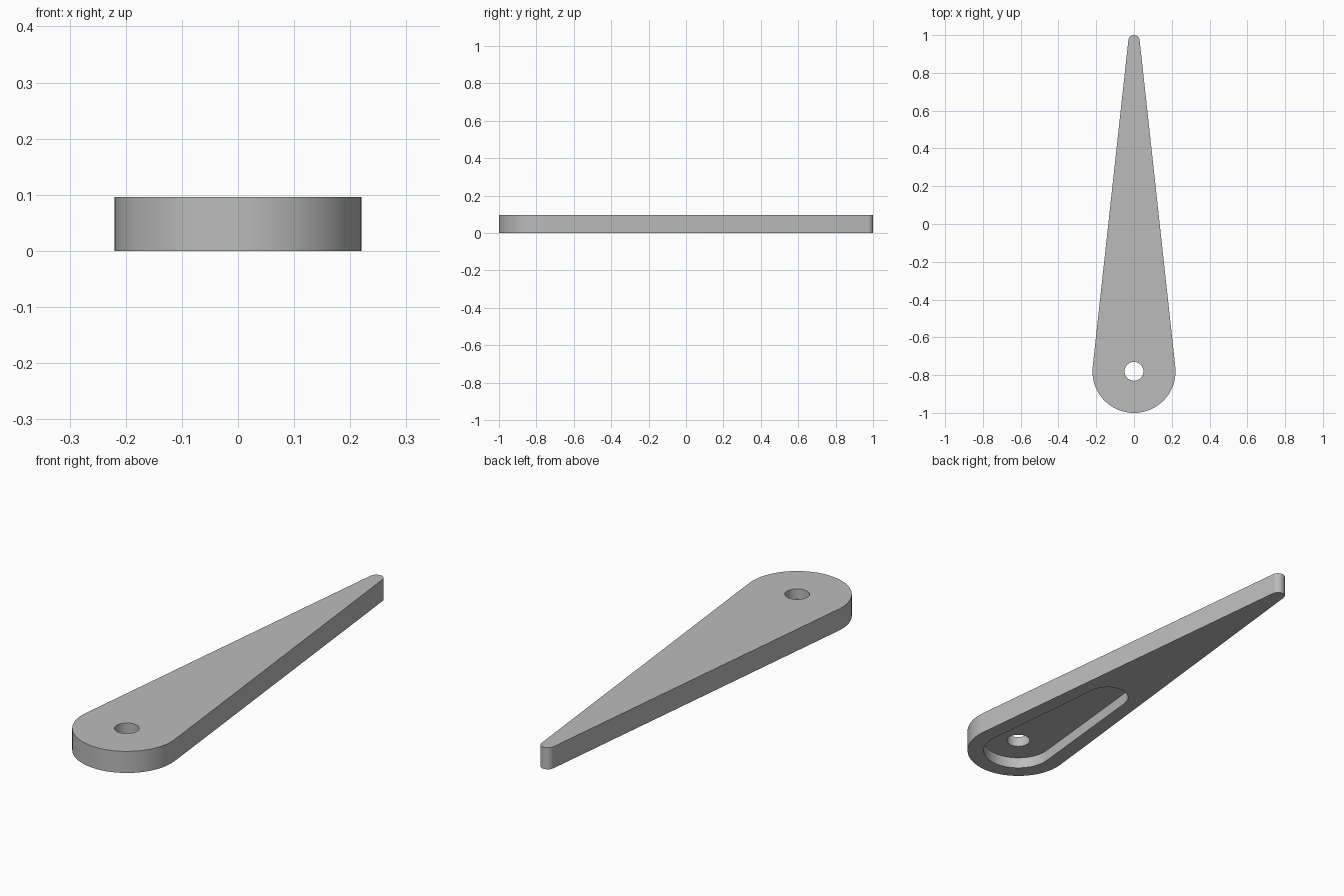
import bpy
import bmesh
from math import sin, cos, pi, asin

cube = bpy.data.objects.get("Cube")
if cube:
    bpy.data.objects.remove(cube, do_unlink=True)

HEIGHT = 0.096
RECESS_DEPTH = 0.05
HUB_Y = -0.78


def arc(cy, r, start, end, steps):
    return [(r * cos(start + (end - start) * i / steps),
             cy + r * sin(start + (end - start) * i / steps))
            for i in range(steps + 1)]


def teardrop(r_hub, y_end, r_end):
    """Outline of two circles joined by their tangent lines."""
    a = asin((r_hub - r_end) / (y_end - HUB_Y))
    return (arc(y_end, r_end, a, pi - a, 20)
            + arc(HUB_Y, r_hub, pi - a, 2 * pi + a, 48))


bm = bmesh.new()


def ring(points, z):
    verts = [bm.verts.new((x, y, z)) for x, y in points]
    return [bm.edges.new((v, verts[(i + 1) % len(verts)]))
            for i, v in enumerate(verts)]


def wall(points, z0, z1):
    low, high = ring(points, z0), ring(points, z1)
    bmesh.ops.bridge_loops(bm, edges=low + high)
    return low, high


def cap(edges, direction):
    bmesh.ops.triangle_fill(bm, edges=edges, use_beauty=True,
                            normal=(0, 0, direction))


# Tapered outer wall, underside recess and pivot hole
outer_low, outer_high = wall(teardrop(0.22, 0.97, 0.03), 0, HEIGHT)
recess_low, recess_high = wall(teardrop(0.15, -0.18, 0.09), 0, RECESS_DEPTH)
hole_low, hole_high = wall(arc(HUB_Y, 0.05, 0, 2 * pi, 32)[:-1],
                           RECESS_DEPTH, HEIGHT)

# Flat top, underside rim and recess ceiling
cap(outer_high + hole_high, 1)
cap(outer_low + recess_low, -1)
cap(recess_high + hole_low, -1)
bmesh.ops.recalc_face_normals(bm, faces=bm.faces)

mesh = bpy.data.meshes.new("lever_arm")
bm.to_mesh(mesh)
bm.free()
arm = bpy.data.objects.new("lever_arm", mesh)
bpy.context.collection.objects.link(arm)

# Plain grey material
grey = bpy.data.materials.new("plain_grey")
grey.use_nodes = True
colour = (0.5, 0.5, 0.5, 1)
grey.diffuse_color = colour
grey.node_tree.nodes["Principled BSDF"].inputs["Base Color"].default_value = colour
mesh.materials.append(grey)

bpy.ops.object.select_all(action='DESELECT')
arm.select_set(True)
bpy.context.view_layer.objects.active = arm
bpy.ops.object.shade_smooth_by_angle(angle=pi / 6)
